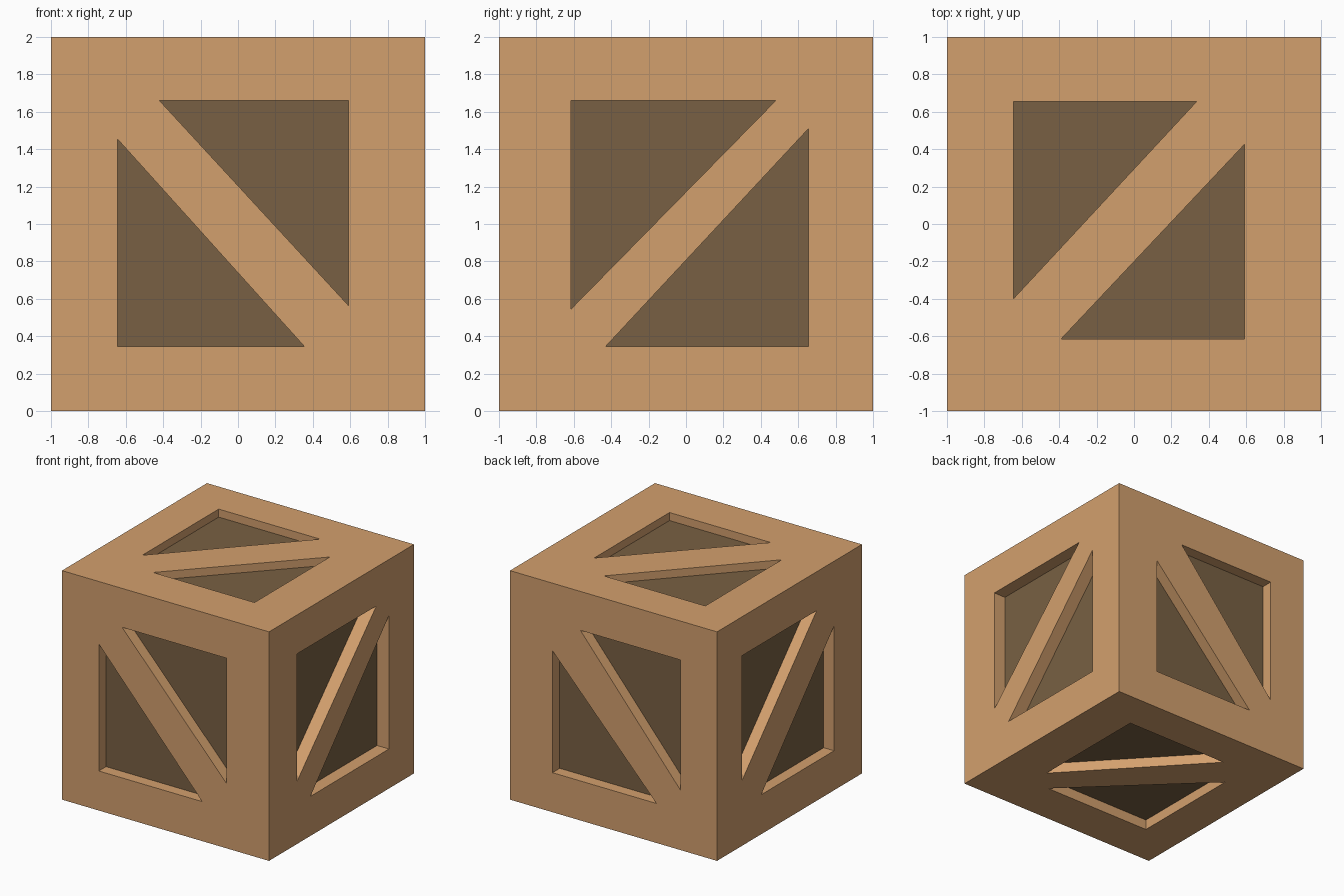
import bpy
import bmesh
from mathutils import Vector

cube = bpy.data.objects.get("Cube")
if cube:
    bpy.data.objects.remove(cube, do_unlink=True)


def material(name, rgb):
    mat = bpy.data.materials.new(name)
    mat.use_nodes = True
    mat.diffuse_color = (*rgb, 1)
    mat.node_tree.nodes["Principled BSDF"].inputs["Base Color"].default_value = (*rgb, 1)
    return mat


def add_object(name, bm, mat):
    mesh = bpy.data.meshes.new(name)
    bm.to_mesh(mesh)
    bm.free()
    mesh.materials.append(mat)
    obj = bpy.data.objects.new(name, mesh)
    bpy.context.collection.objects.link(obj)
    return obj


light_wood = material("light wood", (0.65, 0.35, 0.155))
dark_wood = material("dark wood", (0.19, 0.118, 0.056))

# Outer box, window limits and inner box, as (low, high) for x, y, z
OUTER = ((-1, 1), (-1, 1), (0, 2))
WINDOW = ((-0.645, 0.59), (-0.615, 0.655), (0.345, 1.66))
CORE = ((-0.9, 0.885), (-0.9, 0.9), (0.09, 1.93))

# Per side: axis, low/high, first window corner (low/high on u and v),
# then the u and v tips of the first and the second triangle
SIDES = {
    "front": (1, 0, (0, 0), (0.355, 1.455), (-0.42, 0.565)),
    "back": (1, 1, (1, 0), (-0.415, 1.41), (0.32, 0.525)),
    "left": (0, 1, (0, 1), (0.48, 0.545), (-0.43, 1.51)),
    "right": (0, 0, (1, 1), (-0.375, 0.57), (0.39, 1.435)),
    "top": (2, 1, (0, 1), (0.335, -0.4), (-0.39, 0.425)),
    "bottom": (2, 0, (1, 1), (-0.42, -0.43), (0.416, 0.41)),
}


def add_side(bm, axis, end, corner, tips1, tips2):
    u, v = [i for i in range(3) if i != axis]
    cu, cv = corner
    out = Vector((0, 0, 0))
    out[axis] = 1 if end else -1

    def vert(a, b, depth_from=OUTER):
        co = Vector((0, 0, 0))
        co[axis], co[u], co[v] = depth_from[axis][end], a, b
        return bm.verts.new(co)

    def face(verts, direction):
        f = bm.faces.new(verts)
        f.normal_update()
        if f.normal.dot(direction) < 0:
            f.normal_flip()

    # Square corners: a near first triangle, c near the second
    a, b, c, d = [vert(OUTER[u][i], OUTER[v][j]) for i, j in
                  ((cu, cv), (cu, 1 - cv), (1 - cu, 1 - cv), (1 - cu, cv))]
    u1, v1 = WINDOW[u][cu], WINDOW[v][cv]
    u2, v2 = WINDOW[u][1 - cu], WINDOW[v][1 - cv]
    flat1 = ((u1, v1), (tips1[0], v1), (u1, tips1[1]))
    flat2 = ((u2, v2), (tips2[0], v2), (u2, tips2[1]))
    p1, r1, t1 = [vert(*q) for q in flat1]
    p2, r2, t2 = [vert(*q) for q in flat2]

    # Border rails and diagonal brace
    for loop in ((a, p1, t1, b), (b, r2, p2, c), (c, p2, t2, d), (d, r1, p1, a),
                 (b, t1, r2), (d, t2, r1), (t1, r1, t2, r2)):
        face(loop, out)

    # Recess walls running in to the inner box
    for flat, rim in ((flat1, (p1, r1, t1)), (flat2, (p2, r2, t2))):
        floor = [vert(*q, CORE) for q in flat]
        middle = sum((w.co for w in rim), Vector()) / 3
        for i in range(3):
            j = (i + 1) % 3
            face((rim[i], rim[j], floor[j], floor[i]), middle - (rim[i].co + rim[j].co) / 2)


# Crate frame
bm = bmesh.new()
for side in SIDES.values():
    add_side(bm, *side)
bmesh.ops.remove_doubles(bm, verts=bm.verts, dist=0.0001)
add_object("crate_frame", bm, light_wood)

# Dark inner box showing as the recessed panels
bm = bmesh.new()
bmesh.ops.create_cube(bm, size=1)
for w in bm.verts:
    w.co = [CORE[i][int(w.co[i] > 0)] for i in range(3)]
add_object("inner_panels", bm, dark_wood)
